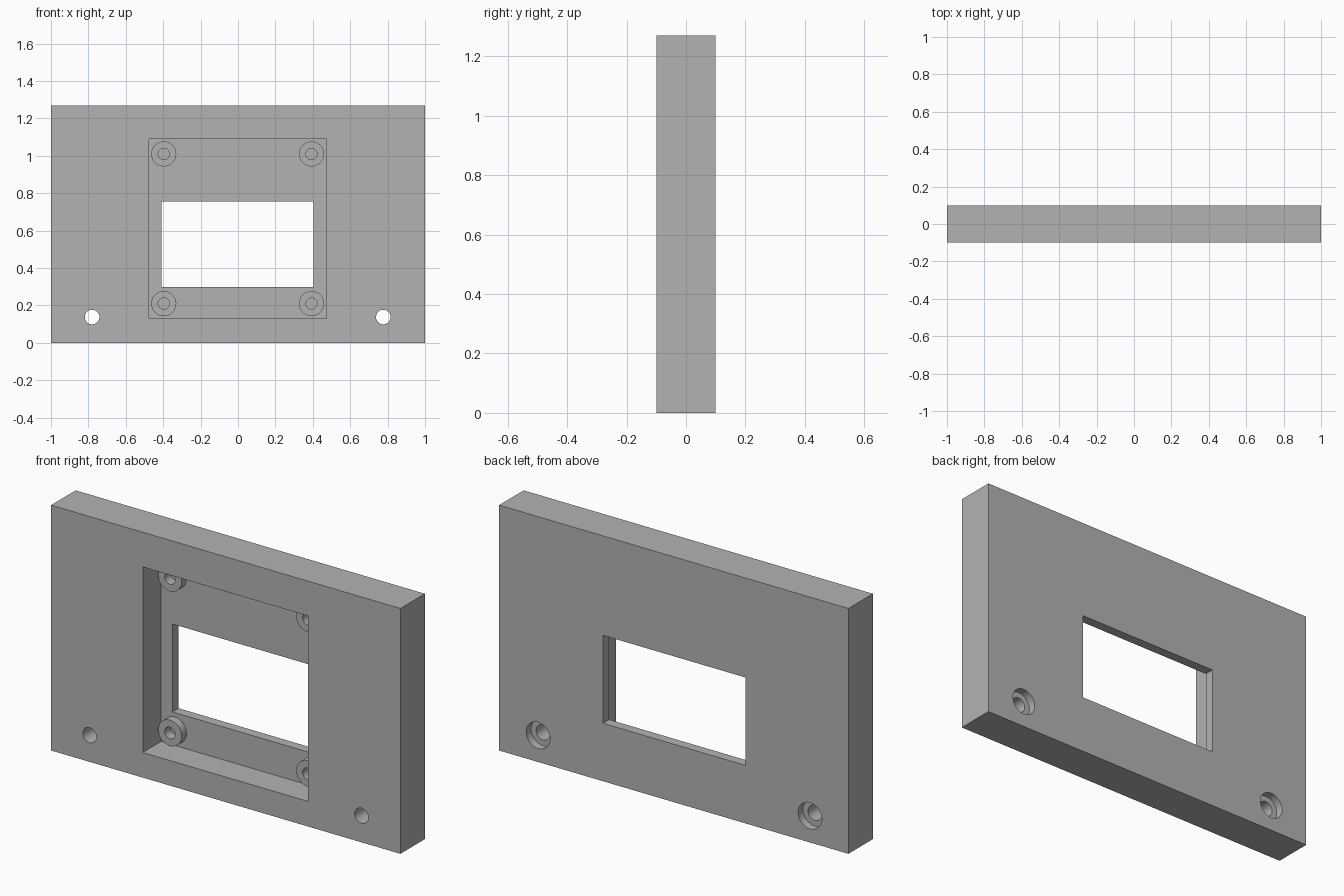
import bpy
from math import pi

cube = bpy.data.objects.get("Cube")
if cube:
    bpy.data.objects.remove(cube, do_unlink=True)

FRONT, BACK = -0.1, 0.1
FLOOR = 0.05       # back wall of the pocket
BOSS_FACE = 0.01   # front face of the bosses
OVER = 0.05        # cutter overshoot

grey = bpy.data.materials.new("plain_grey")
grey.use_nodes = True
colour = (0.45, 0.45, 0.45, 1)
grey.diffuse_color = colour
grey.node_tree.nodes["Principled BSDF"].inputs["Base Color"].default_value = colour


def box(name, x0, x1, y0, y1, z0, z1):
    bpy.ops.mesh.primitive_cube_add(
        size=1, location=((x0 + x1) / 2, (y0 + y1) / 2, (z0 + z1) / 2))
    ob = bpy.context.object
    ob.name = name
    ob.scale = (x1 - x0, y1 - y0, z1 - z0)
    bpy.ops.object.transform_apply(location=True, rotation=True, scale=True)
    ob.data.materials.append(grey)
    return ob


def rod(name, x, z, radius, y0, y1):
    """Cylinder running front to back."""
    bpy.ops.mesh.primitive_cylinder_add(
        vertices=48, radius=radius, depth=y1 - y0,
        location=(x, (y0 + y1) / 2, z), rotation=(pi / 2, 0, 0))
    ob = bpy.context.object
    ob.name = name
    bpy.ops.object.transform_apply(location=True, rotation=True, scale=True)
    ob.data.materials.append(grey)
    return ob


def combine(target, tool, operation):
    """Apply a boolean and discard the tool."""
    mod = target.modifiers.new(tool.name, "BOOLEAN")
    mod.operation = operation
    mod.solver = "EXACT"
    mod.object = tool
    bpy.context.view_layer.objects.active = target
    bpy.ops.object.modifier_apply(modifier=mod.name)
    bpy.data.objects.remove(tool, do_unlink=True)


# Main plate with recessed pocket and window
plate = box("mounting_plate", -1, 1, FRONT, BACK, 0, 1.27)
combine(plate, box("pocket", -0.475, 0.472, FRONT - OVER, FLOOR, 0.13, 1.09), "DIFFERENCE")
combine(plate, box("window", -0.41, 0.405, FRONT, BACK + OVER, 0.3, 0.755), "DIFFERENCE")

# Four screw bosses with blind pilot holes
for x in (-0.397, 0.393):
    for z in (0.21, 1.01):
        combine(plate, rod("boss", x, z, 0.067, BOSS_FACE, FLOOR + 0.02), "UNION")
        combine(plate, rod("pilot_hole", x, z, 0.03, FRONT, FLOOR + 0.01), "DIFFERENCE")

# Two through holes, counterbored from the back
for x in (-0.78, 0.777):
    combine(plate, rod("screw_hole", x, 0.138, 0.039, FRONT - OVER, BACK + OVER), "DIFFERENCE")
    combine(plate, rod("counterbore", x, 0.138, 0.068, BACK - 0.04, BACK + OVER), "DIFFERENCE")

# Smooth the round walls, keep the edges sharp
bpy.ops.object.select_all(action="DESELECT")
plate.select_set(True)
bpy.context.view_layer.objects.active = plate
bpy.ops.object.shade_smooth_by_angle(angle=pi / 6)
